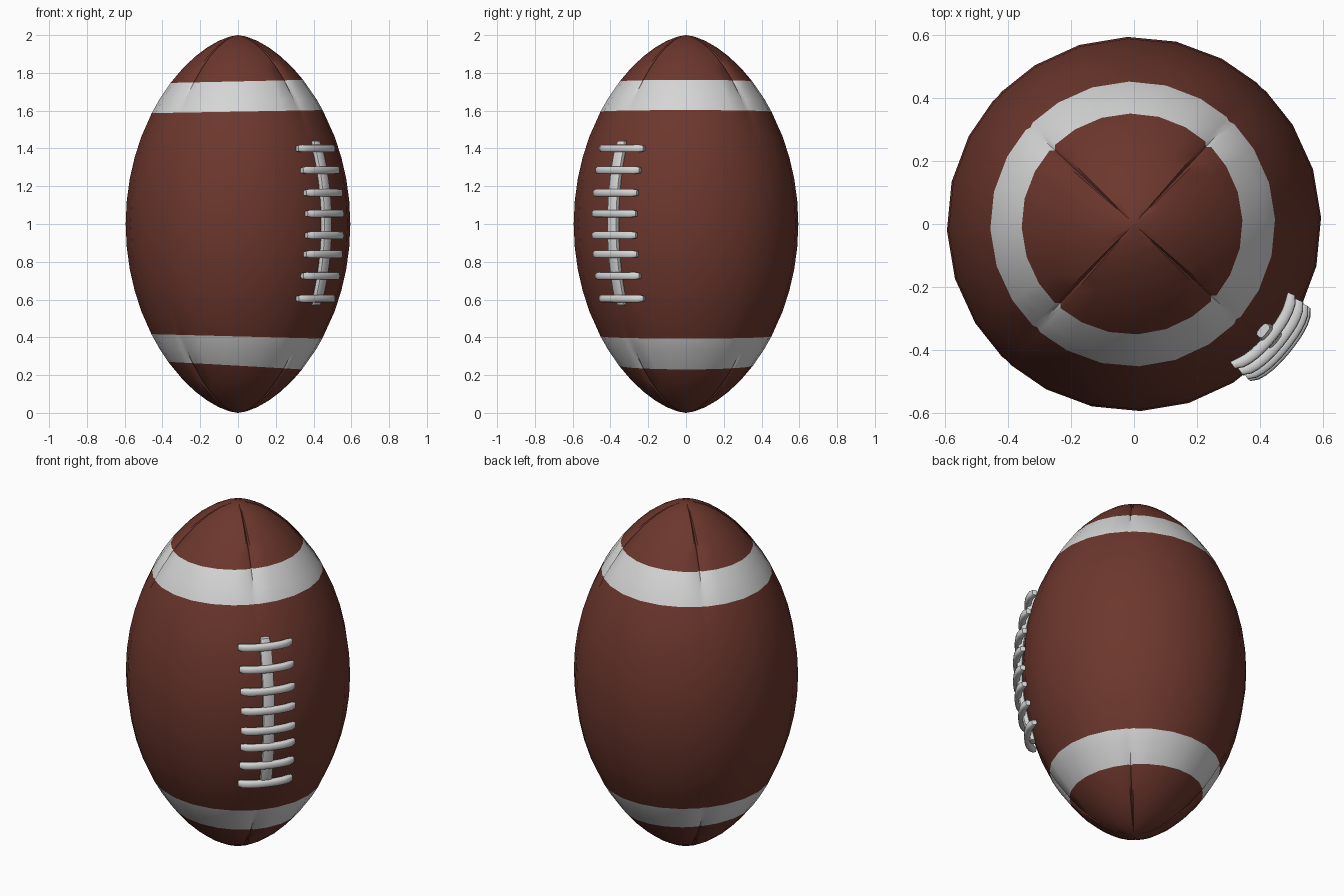
import bpy, bmesh, math
from mathutils import Vector

if bpy.data.objects.get("Cube"):
    bpy.data.objects.remove(bpy.data.objects["Cube"])


def material(name, rgb):
    m = bpy.data.materials.new(name)
    m.use_nodes = True
    m.diffuse_color = (*rgb, 1)
    bsdf = m.node_tree.nodes["Principled BSDF"]
    bsdf.inputs["Base Color"].default_value = (*rgb, 1)
    bsdf.inputs["Roughness"].default_value = 0.6
    return m


LEATHER = material("brown leather", (0.15, 0.038, 0.026))
WHITE = material("off white", (0.66, 0.67, 0.66))
LACE_ANGLE = math.radians(-39.5)


def radius(z):
    """Outline of the ball: pointed at both ends."""
    return 0.595 * max(0, 1 - (z - 1) ** 2) ** 0.625


def on_ball(angle, z, lift=0.0):
    r = radius(z) + lift
    return Vector((r * math.cos(angle), r * math.sin(angle), z))


def finish(name, bm, mats, sharp):
    bmesh.ops.recalc_face_normals(bm, faces=bm.faces)
    me = bpy.data.meshes.new(name)
    bm.to_mesh(me)
    bm.free()
    ob = bpy.data.objects.new(name, me)
    bpy.context.collection.objects.link(ob)
    for m in mats:
        me.materials.append(m)
    bpy.ops.object.select_all(action='DESELECT')
    ob.select_set(True)
    bpy.context.view_layer.objects.active = ob
    bpy.ops.object.shade_smooth_by_angle(angle=math.radians(sharp))
    return ob


# Ball: 24 sides, with a narrow groove along each of the four seams
def build_ball():
    columns = []
    for i in range(24):
        a = math.radians(2 + 15 * i)
        if i % 6 == 3:
            columns += [(a - 0.035, 0), (a, 1), (a + 0.035, 0)]
        else:
            columns.append((a, 0))

    # ring heights; the four stripe edges lean slightly
    edges = {0.25: -0.02, 0.405: -0.012, 1.595: 0.008, 1.755: 0.008}
    heights = [1 - math.cos(math.pi * i / 26) for i in range(1, 26)]
    heights = [h for h in heights if all(abs(h - e) > 0.03 for e in edges)]
    heights = sorted(heights + list(edges))

    bm = bmesh.new()
    rings = []
    for h in heights:
        tipness = min(1, max(0, (abs(h - 1) - 0.5) / 0.3))
        ring = []
        for a, seam in columns:
            z = h + edges.get(h, 0) * math.cos(a)
            depth = seam * min(0.002 + 0.012 * tipness, 0.15 * radius(z))
            ring.append(bm.verts.new(on_ball(a, z, -depth)))
        rings.append(ring)
    n = len(columns)
    for k, (low, high) in enumerate(zip(rings, rings[1:])):
        mid = (heights[k] + heights[k + 1]) / 2
        striped = 0.25 < mid < 0.405 or 1.595 < mid < 1.755
        for i in range(n):
            j = (i + 1) % n
            f = bm.faces.new((low[i], low[j], high[j], high[i]))
            f.material_index = int(striped)
    for ring, z in ((rings[0], 0), (rings[-1], 2)):
        tip = bm.verts.new((0, 0, z))
        for i in range(n):
            bm.faces.new((ring[i], ring[(i + 1) % n], tip))
    return finish("ball", bm, [LEATHER, WHITE], 50)


# Laces: an oval section swept along a path
def sweep(name, path, side, out, width, thickness):
    bm = bmesh.new()
    rings = []
    for i, p in enumerate(path):
        shrink = 0.75 if i in (0, len(path) - 1) else 1
        ring = []
        for k in range(12):
            a = math.tau * k / 12
            c, s = math.cos(a), math.sin(a)
            # squarish oval
            u = math.copysign(abs(c) ** 0.6, c) * width / 2 * shrink
            v = math.copysign(abs(s) ** 0.6, s) * thickness / 2 * shrink
            ring.append(bm.verts.new(p + side[i] * u + out[i] * v))
        rings.append(ring)
    for low, high in zip(rings, rings[1:]):
        for i in range(12):
            j = (i + 1) % 12
            bm.faces.new((low[i], low[j], high[j], high[i]))
    bm.faces.new(rings[0])
    bm.faces.new(rings[-1])
    return finish(name, bm, [WHITE], 45)


def outward(angle):
    return Vector((math.cos(angle), math.sin(angle), 0))


def build_laces():
    tangent = outward(LACE_ANGLE + math.pi / 2)
    zs = [0.57 + 0.87 * i / 20 for i in range(21)]
    sweep("lace_spine", [on_ball(LACE_ANGLE, z, 0.012) for z in zs],
          [tangent] * 21, [outward(LACE_ANGLE)] * 21, 0.065, 0.035)

    up = Vector((0, 0, 1))
    bars = (0.605, 0.725, 0.84, 0.94, 1.055, 1.165, 1.285, 1.4)
    for number, z in enumerate(bars, 1):
        path, outs = [], []
        half = 0.145 / radius(z)
        for i in range(13):
            t = i / 6 - 1
            a = LACE_ANGLE + half * t
            path.append(on_ball(a, z, 0.03 - 0.016 * t ** 4))
            outs.append(outward(a))
        sweep(f"lace_bar_{number}", path, [up] * 13, outs, 0.04, 0.036)


build_ball()
build_laces()
